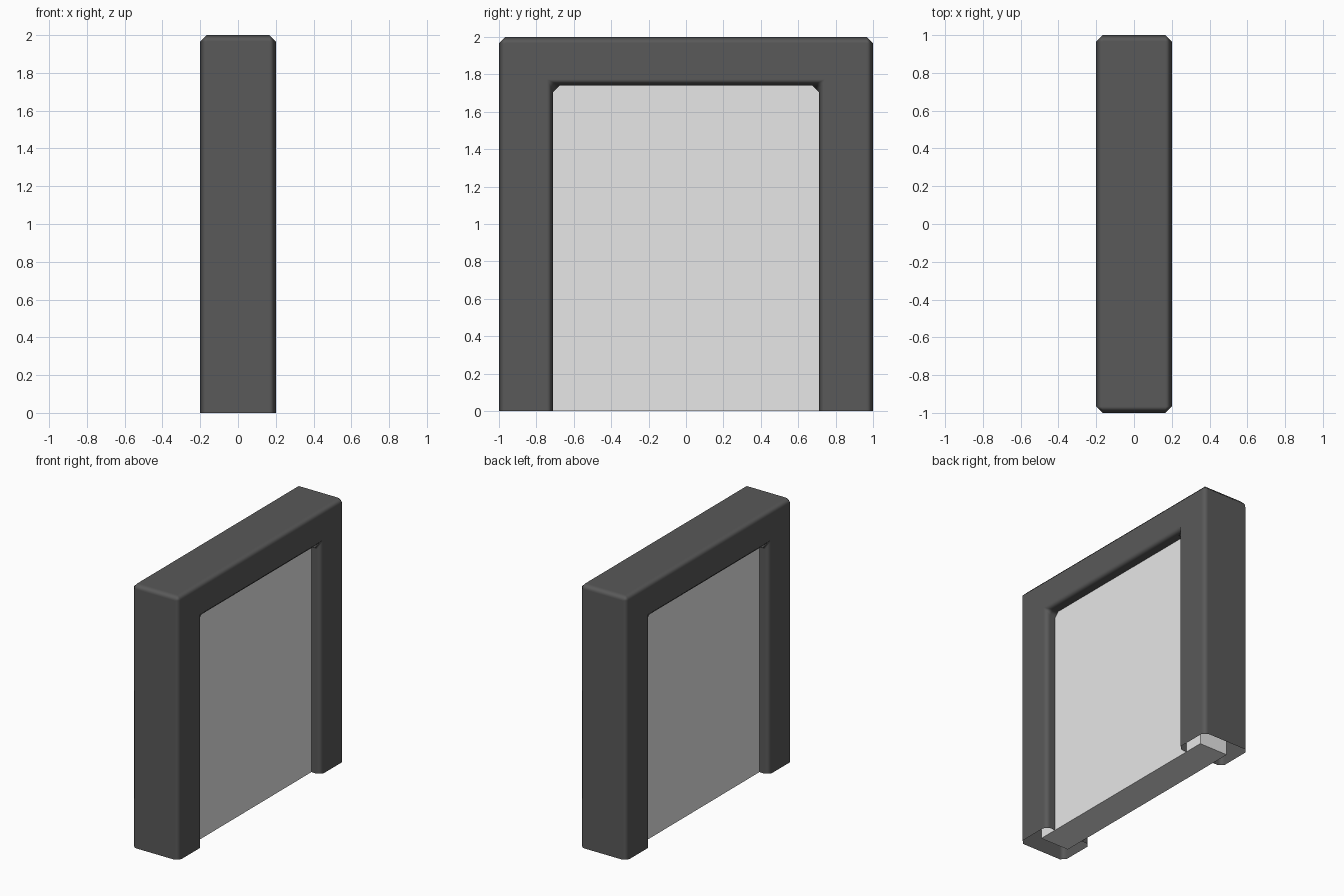
import bpy, bmesh

if "Cube" in bpy.data.objects:
    bpy.data.objects.remove(bpy.data.objects["Cube"])


def material(name, v):
    m = bpy.data.materials.new(name)
    m.diffuse_color = (v, v, v, 1)
    m.use_nodes = True
    m.node_tree.nodes["Principled BSDF"].inputs["Base Color"].default_value = m.diffuse_color
    return m


def add_object(name, bm, mat):
    bmesh.ops.recalc_face_normals(bm, faces=bm.faces)
    me = bpy.data.meshes.new(name)
    bm.to_mesh(me)
    bm.free()
    me.materials.append(mat)
    ob = bpy.data.objects.new(name, me)
    bpy.context.collection.objects.link(ob)
    return ob


dark = material("dark_grey", 0.1)
light = material("light_grey", 0.8)

# Door frame: arch profile extruded along x
profile = [(-1, 0), (-1, 2), (1, 2), (1, 0),
           (0.71, 0), (0.71, 1.74), (-0.71, 1.74), (-0.71, 0)]
bm = bmesh.new()
face = bm.faces.new([bm.verts.new((-0.2, y, z)) for y, z in profile])
ext = bmesh.ops.extrude_face_region(bm, geom=[face], use_keep_orig=True)
verts = [g for g in ext["geom"] if isinstance(g, bmesh.types.BMVert)]
bmesh.ops.translate(bm, verts=verts, vec=(0.4, 0, 0))
bmesh.ops.recalc_face_normals(bm, faces=bm.faces)
# Legs are open underneath
feet = [f for f in bm.faces if all(v.co.z < 0.001 for v in f.verts)]
bmesh.ops.delete(bm, geom=feet, context="FACES")
for f in bm.faces:
    f.smooth = True
frame = add_object("door_frame", bm, dark)
bev = frame.modifiers.new("edge_bevel", "BEVEL")
bev.width = 0.034
bev.segments = 1
bev.limit_method = "ANGLE"
bev.harden_normals = True

# Door panel, reaching into the hollow legs and lintel
bm = bmesh.new()
bmesh.ops.create_cube(bm, size=1)
for v in bm.verts:
    v.co = (v.co.x * 0.24, v.co.y * 1.72, (v.co.z + 0.5) * 1.87)
add_object("door_panel", bm, light)
